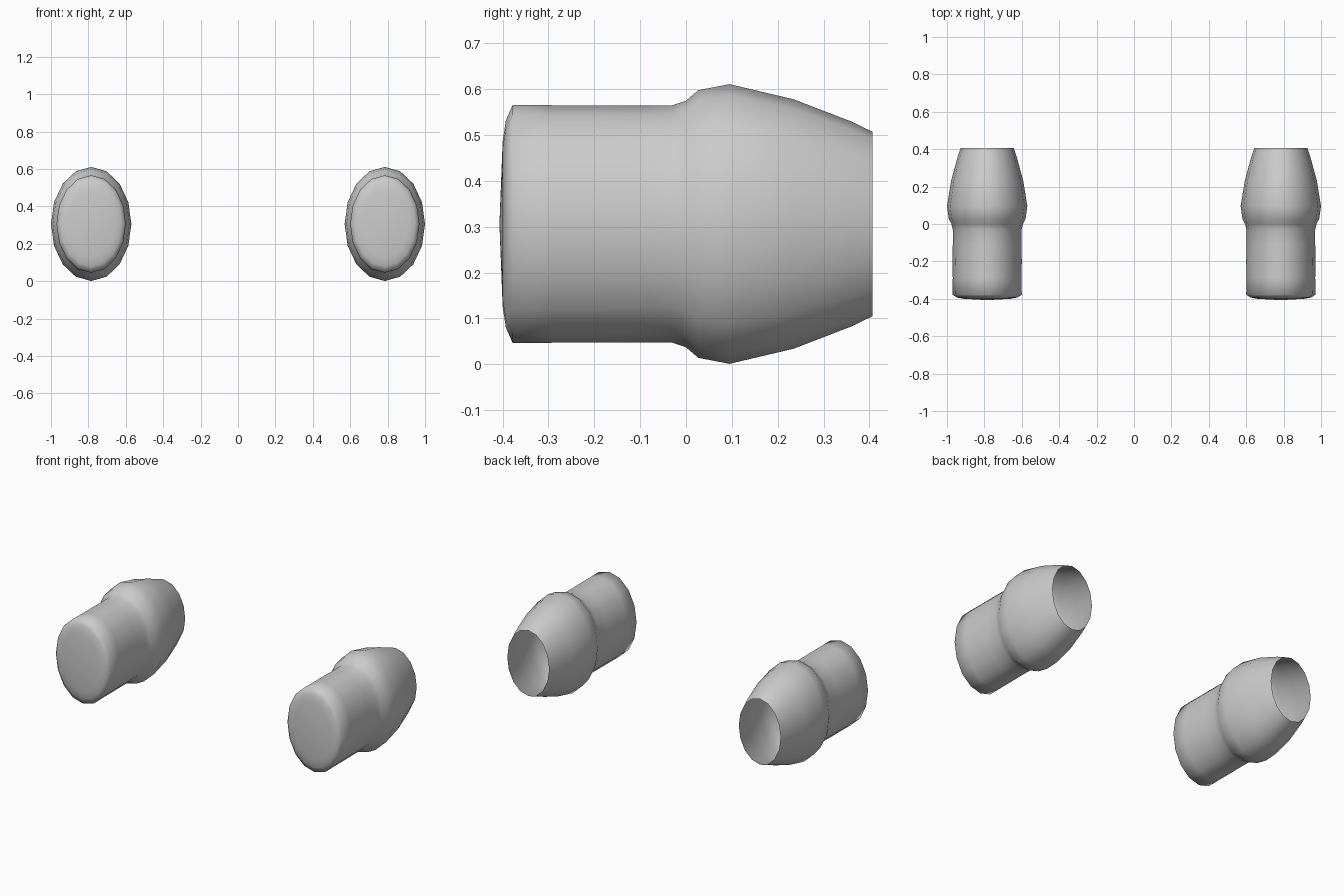
import bpy, bmesh, math

if "Cube" in bpy.data.objects:
    bpy.data.objects.remove(bpy.data.objects["Cube"])

SIDES = 16
# lathe profile: (y, half width, half height), front cap to open rear mouth
PROFILE = [
    (-0.400, 0.125, 0.180),
    (-0.393, 0.162, 0.226),
    (-0.378, 0.185, 0.260),
    (-0.290, 0.184, 0.259),
    (-0.200, 0.185, 0.259),
    (-0.110, 0.184, 0.258),
    (-0.030, 0.184, 0.259),
    (0.000, 0.191, 0.269),
    (0.027, 0.205, 0.292),
    (0.095, 0.215, 0.305),
    (0.235, 0.192, 0.272),
    (0.362, 0.157, 0.223),
    (0.407, 0.142, 0.201),
]


def make_pod(name, cx, cz=0.306):
    bm = bmesh.new()
    rings = []
    for y, rx, rz in PROFILE:
        rings.append([bm.verts.new((rx * math.cos(2 * math.pi * i / SIDES), y,
                                    rz * math.sin(2 * math.pi * i / SIDES)))
                      for i in range(SIDES)])
    # slightly domed closed front
    tip = bm.verts.new((0, -0.407, 0))
    for i in range(SIDES):
        j = (i + 1) % SIDES
        bm.faces.new((tip, rings[0][i], rings[0][j]))
        # elliptical shell, open at the rear
        for a, b in zip(rings, rings[1:]):
            bm.faces.new((a[i], b[i], b[j], a[j]))
    bmesh.ops.recalc_face_normals(bm, faces=bm.faces)
    tip_face = tip.link_faces[0]
    if tip_face.normal.y > 0:
        bmesh.ops.reverse_faces(bm, faces=bm.faces)
    for f in bm.faces:
        f.smooth = True
    me = bpy.data.meshes.new(name)
    bm.to_mesh(me)
    bm.free()
    ob = bpy.data.objects.new(name, me)
    ob.location = (cx, 0, cz)
    bpy.context.collection.objects.link(ob)


# matching pair of pods
for side, label in ((-1, "left_pod"), (1, "right_pod")):
    make_pod(label, side * 0.785)
